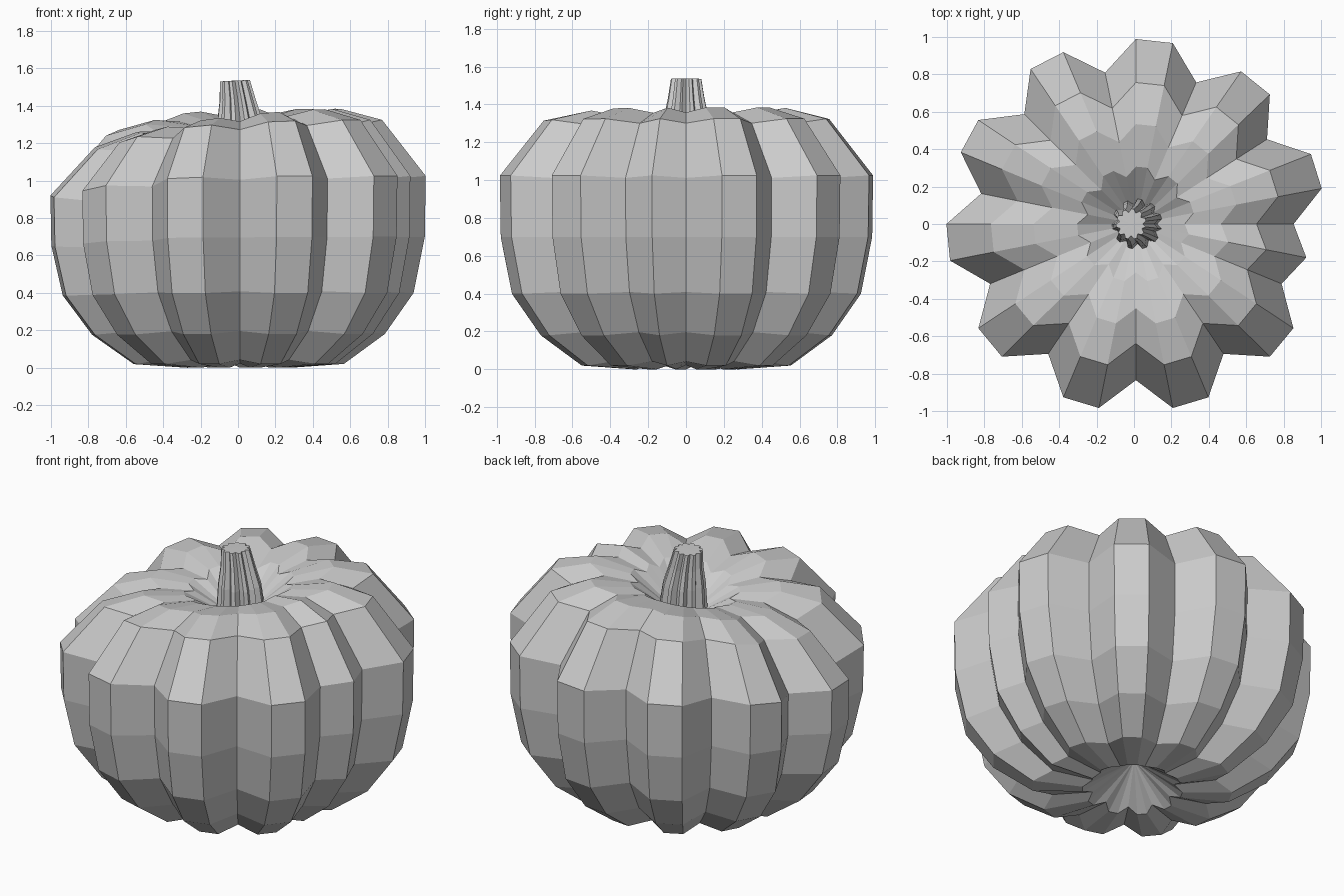
import bpy, bmesh, math

if "Cube" in bpy.data.objects:
    bpy.data.objects.remove(bpy.data.objects["Cube"])

SEG = 32


def lathe(name, rings, bottom, top, flute, tweak):
    """Fluted lathe: rings of (radius, z, centre_x), closed by pole points."""
    bm = bmesh.new()
    loops = []
    for r, z, cx in rings:
        loop = []
        for k in range(SEG):
            a = 2 * math.pi * k / SEG
            s, lift = flute(k)
            x, y = cx + r * s * math.cos(a), r * s * math.sin(a)
            loop.append(bm.verts.new(tweak(x, y, z, lift)))
        loops.append(loop)
    for a, b in zip(loops, loops[1:]):
        for k in range(SEG):
            j = (k + 1) % SEG
            bm.faces.new((a[k], a[j], b[j], b[k]))
    for loop, pole, flip in ((loops[0], bottom, True), (loops[-1], top, False)):
        p = bm.verts.new(pole)
        for k in range(SEG):
            j = (k + 1) % SEG
            bm.faces.new((loop[j], loop[k], p) if flip else (loop[k], loop[j], p))
    bmesh.ops.recalc_face_normals(bm, faces=bm.faces)
    mesh = bpy.data.meshes.new(name)
    bm.to_mesh(mesh)
    bm.free()
    ob = bpy.data.objects.new(name, mesh)
    bpy.context.collection.objects.link(ob)
    return ob


# Pumpkin body: every third column is a groove, leaving one narrow rib
def body_flute(k):
    if k % 3 == 0:
        return 0.835, 0.965
    return (0.92 if k == 31 else 1.003), 1.0


def dent(p, centre, amount, width):
    return amount * math.exp(-math.dist(p, centre) ** 2 / (2 * width ** 2))


def sag(x, y, z, lift):
    # the upper left shoulder is pressed down softly, the front top a little
    p = (x, y, 0.65 + (z - 0.65) * lift)
    z = p[2] - dent(p, (-0.75, -0.15, 1.25), 0.16, 0.4) - dent(p, (-0.1, -0.45, 1.4), 0.025, 0.25)
    # slight bulge to the right, flatter at the back right
    return x + 0.01 * (1 + x), y - 0.014 * (1 + x) * max(0, y), z


body_rings = [(0.28, 0.0, 0), (0.56, 0.02, 0), (0.78, 0.18, 0), (0.935, 0.40, 0),
              (0.995, 0.70, 0), (1.0, 1.025, 0), (0.765, 1.325, 0),
              (0.54, 1.385, 0), (0.31, 1.35, 0)]
lathe("pumpkin_body", body_rings, (0, 0, 0.19), (0.01, 0, 1.1), body_flute, sag)


# Stem: small fluted taper leaning to the left
def stem_flute(k):
    return (0.78 if k % 3 == 0 else 1.0), 1.0


stem_rings = [(0.138, 1.16, 0.02), (0.122, 1.32, 0.012), (0.098, 1.43, 0.0),
              (0.081, 1.535, -0.016)]
lathe("stem", stem_rings, (0.02, 0, 1.16), (-0.016, 0, 1.535), stem_flute,
      lambda x, y, z, lift: (x, y, z + (0.05 * x if z > 1.5 else 0)))
